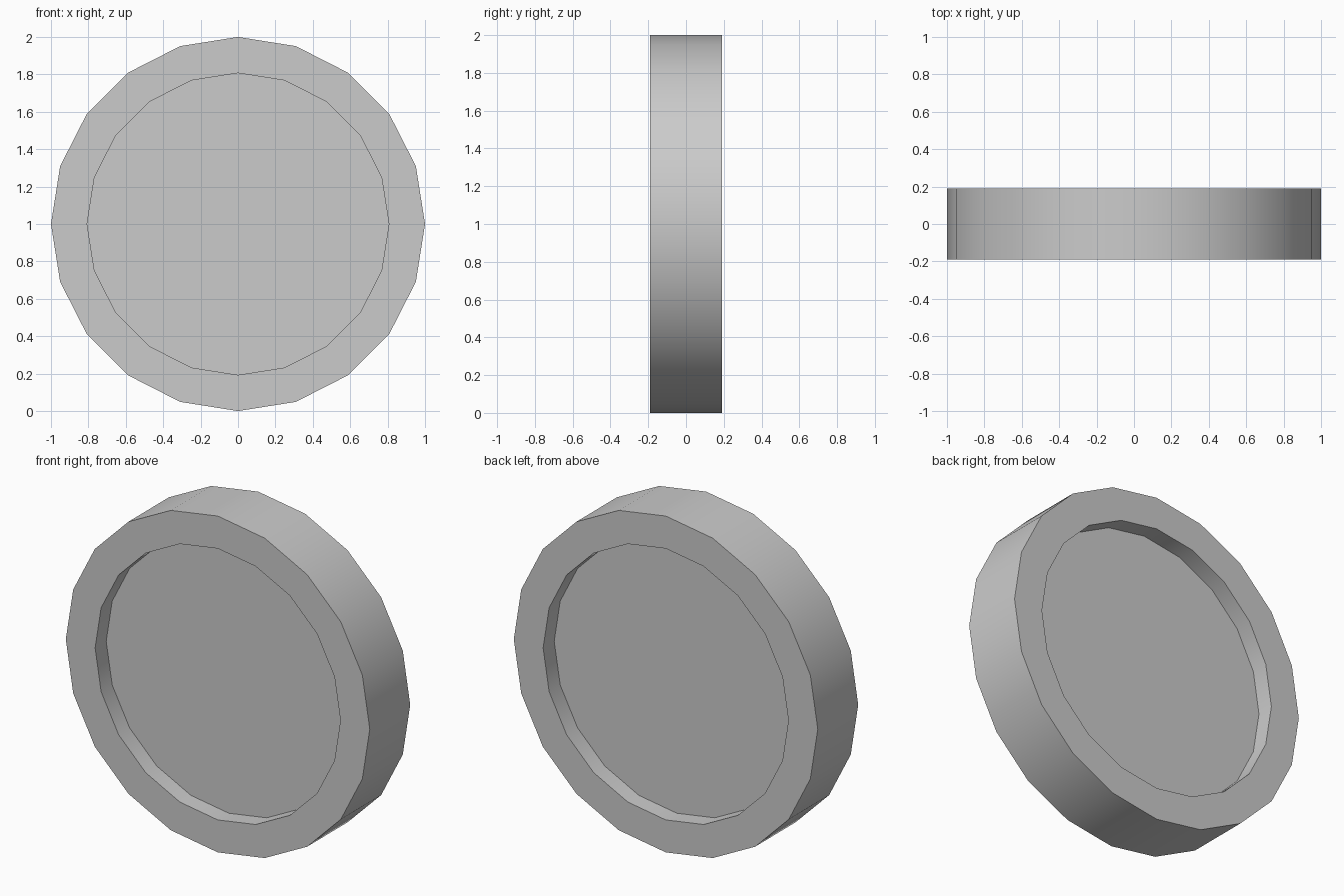
import bpy, bmesh, math
from mathutils import Matrix

if "Cube" in bpy.data.objects:
    bpy.data.objects.remove(bpy.data.objects["Cube"])

SIDES, RADIUS, INNER = 20, 1.0, 0.807
THICKNESS, RECESS = 0.38, 0.104

# Twenty-sided disc standing upright, facing -y
bm = bmesh.new()
stand = Matrix.Translation((0, 0, 1)) @ Matrix.Rotation(math.pi / 2, 4, 'X')
bmesh.ops.create_cone(bm, cap_ends=True, segments=SIDES, radius1=RADIUS,
                      radius2=RADIUS, depth=THICKNESS, matrix=stand)
bm.normal_update()

# Rim and sunken panel on both faces
for cap in [f for f in bm.faces if len(f.verts) == SIDES]:
    inset = (RADIUS - INNER) * math.cos(math.pi / SIDES)
    bmesh.ops.inset_region(bm, faces=[cap], thickness=inset, use_even_offset=True)
    inward = -cap.normal.copy() * RECESS
    panel = bmesh.ops.extrude_discrete_faces(bm, faces=[cap])["faces"][0]
    bmesh.ops.translate(bm, vec=inward, verts=panel.verts)
bmesh.ops.recalc_face_normals(bm, faces=bm.faces)

mesh = bpy.data.meshes.new("wheel_disc")
bm.to_mesh(mesh)
bm.free()
disc = bpy.data.objects.new("wheel_disc", mesh)
bpy.context.collection.objects.link(disc)

# Smooth round sides, crisp rims
bpy.context.view_layer.objects.active = disc
disc.select_set(True)
bpy.ops.object.shade_smooth_by_angle(angle=math.radians(30))
